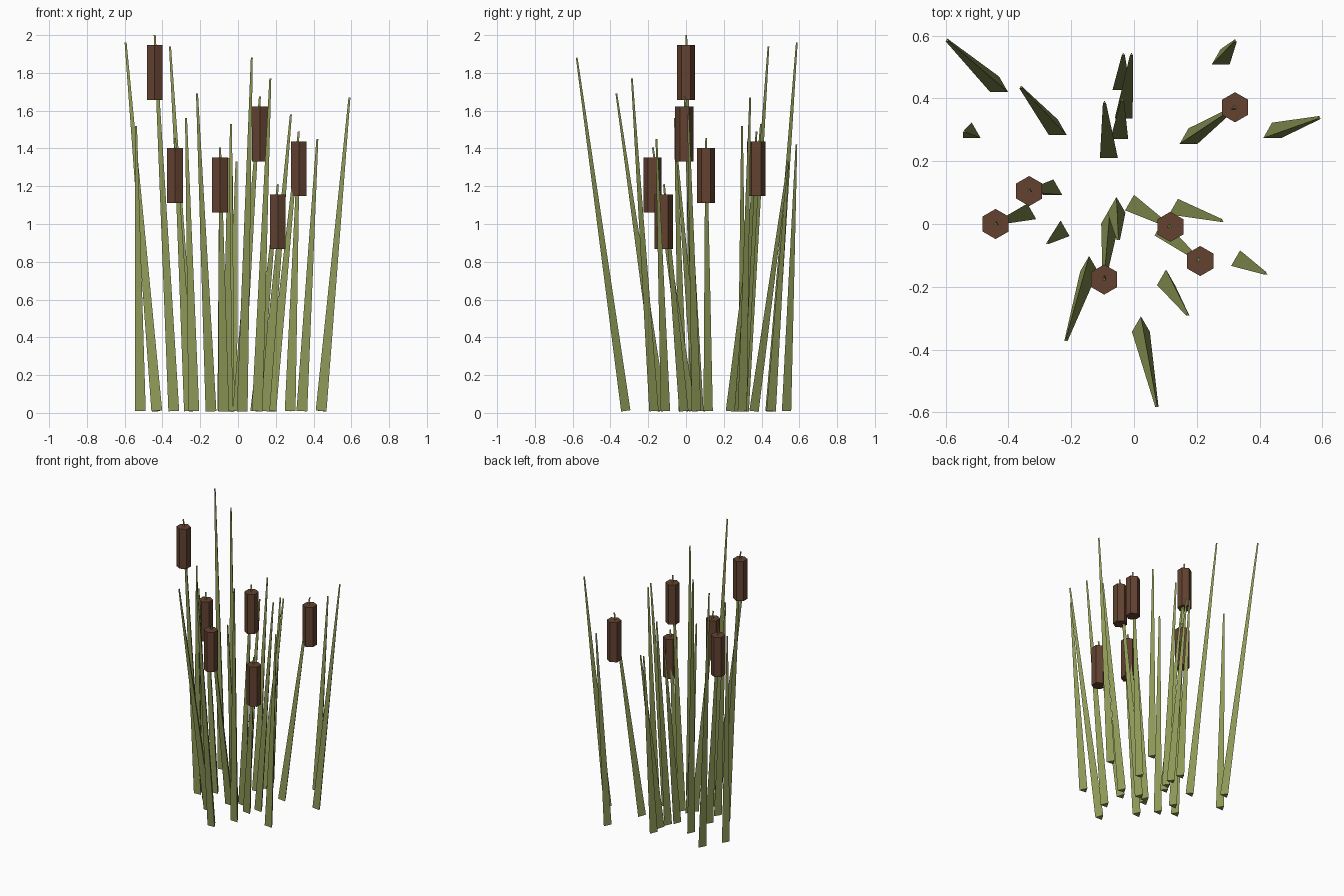
import bpy
import bmesh
from mathutils import Vector, Matrix

cube = bpy.data.objects.get("Cube")
if cube:
    bpy.data.objects.remove(cube, do_unlink=True)


def make_material(name, rgb):
    mat = bpy.data.materials.new(name)
    mat.use_nodes = True
    mat.diffuse_color = (*rgb, 1)
    mat.node_tree.nodes["Principled BSDF"].inputs["Base Color"].default_value = (*rgb, 1)
    return mat


reed_green = make_material("reed_green", (0.27, 0.32, 0.095))
head_brown = make_material("head_brown", (0.125, 0.055, 0.03))


def add_prism(name, start, end, sides, r_start, r_end, mat):
    """Flat-sided tapered rod from start to end, with one corner towards +y."""
    axis = end - start
    bm = bmesh.new()
    bmesh.ops.create_cone(bm, cap_ends=True, segments=sides, radius1=r_start,
                          radius2=r_end, depth=axis.length)
    # Put one corner on +y whatever the primitive's starting angle
    corner = max(bm.verts, key=lambda v: v.co.xy.length).co.xy
    turn = corner.angle_signed(Vector((0, 1)))
    bm.transform(Matrix.Rotation(-turn, 4, "Z"))
    tilt = Vector((0, 0, 1)).rotation_difference(axis).to_matrix().to_4x4()
    bm.transform(Matrix.Translation((start + end) / 2) @ tilt)
    mesh = bpy.data.meshes.new(name)
    bm.to_mesh(mesh)
    bm.free()
    mesh.materials.append(mat)
    obj = bpy.data.objects.new(name, mesh)
    bpy.context.collection.objects.link(obj)


def add_stalk(name, bx, by, tx, ty, tz):
    add_prism(name, Vector((bx, by, 0.01)), Vector((tx, ty, tz)), 3, 0.033, 0.006, reed_green)


# Plain leaves: base x, base y, tip x, tip y, tip height
leaves = [
    (-.43, .437, -.595, .585, 1.96),
    (-.517, .29, -.54, .295, 1.52),
    (-.243, .30, -.36, .435, 1.94),
    (-.08, .227, -.094, .387, 1.36),
    (-.04, .443, -.034, .54, 1.33),
    (-.033, .352, -.008, .54, 1.33),
    (-.047, .287, -.037, .395, 1.53),
    (-.234, -.022, -.275, -.06, 1.56),
    (-.143, -.135, -.217, -.37, 1.69),
    (.022, -.327, .073, -.58, 1.88),
    (.102, -.178, .171, -.288, 1.77),
    (.14, .047, .28, .01, 1.58),
    (.338, -.117, .42, -.158, 1.45),
    (.44, .29, .59, .338, 1.67),
    (.276, .524, .322, .583, 1.42),
    (-.056, .053, -.05, -.048, 1.35),
]
for i, leaf in enumerate(leaves):
    add_stalk(f"leaf_{i + 1}", *leaf)

# Flowering stems, each with an upright six-sided seed head below its tip
stems = [
    (-.34, .032, -.441, 0, 2.0),
    (-.257, .109, -.334, .105, 1.455),
    (-.076, .018, -.095, -.177, 1.405),
    (0, .06, .116, -.009, 1.675),
    (.094, -.02, .211, -.118, 1.21),
    (.174, .272, .322, .372, 1.49),
]
for i, stem in enumerate(stems):
    add_stalk(f"flower_stem_{i + 1}", *stem)
    tip = Vector(stem[2:])
    add_prism(f"seed_head_{i + 1}", tip - Vector((0, 0, .343)), tip - Vector((0, 0, .053)),
              6, .048, .048, head_brown)
